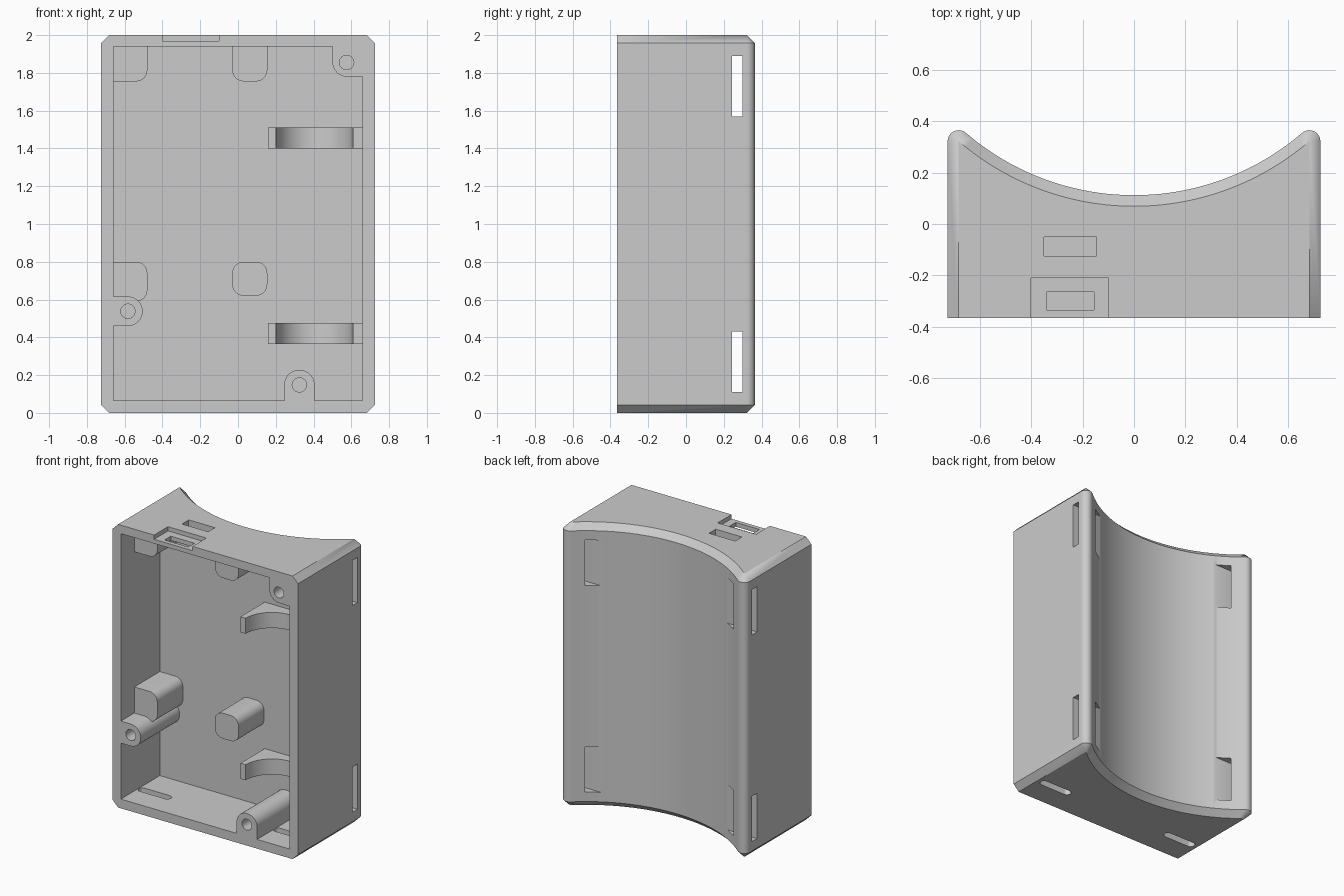
import bpy, bmesh, math
from math import sin, cos, pi

if "Cube" in bpy.data.objects:
    bpy.data.objects.remove(bpy.data.objects["Cube"], do_unlink=True)

grey = bpy.data.materials.new("plain grey")
grey.use_nodes = True
grey.diffuse_color = (0.6, 0.6, 0.6, 1)
grey.node_tree.nodes["Principled BSDF"].inputs["Base Color"].default_value = (0.6, 0.6, 0.6, 1)

HALF_X, FRONT, HEIGHT = 0.725, -0.365, 2.0
BEVEL = 0.043
FLOOR = 0.07


def make_object(name, bm):
    bmesh.ops.remove_doubles(bm, verts=bm.verts, dist=1e-5)
    bmesh.ops.recalc_face_normals(bm, faces=bm.faces)
    mesh = bpy.data.meshes.new(name)
    bm.to_mesh(mesh)
    bm.free()
    mesh.materials.append(grey)
    obj = bpy.data.objects.new(name, mesh)
    bpy.context.collection.objects.link(obj)
    return obj


def prism(name, outline, start, end, axis="y"):
    """Extrude a flat outline along y (outline in x, z) or along z (outline in x, y)."""
    bm = bmesh.new()
    place = (lambda a, b, d: (a, d, b)) if axis == "y" else (lambda a, b, d: (a, b, d))
    low, high = ([bm.verts.new(place(a, b, d)) for a, b in outline] for d in (start, end))
    bm.faces.new(low)
    bm.faces.new(high)
    for i in range(len(low)):
        j = (i + 1) % len(low)
        bm.faces.new((low[i], low[j], high[j], high[i]))
    return make_object(name, bm)


def rounded(x0, x1, z0, z1, radius=0.0, corners="1111"):
    """Rectangle outline; corners flags: low-left, low-right, high-right, high-left."""
    points = []
    spots = ((x0, z0, 1, 1), (x1, z0, -1, 1), (x1, z1, -1, -1), (x0, z1, 1, -1))
    for i, (x, z, sx, sz) in enumerate(spots):
        if radius == 0 or corners[i] == "0":
            points.append((x, z))
            continue
        for k in range(9):
            a = pi + i * pi / 2 + k * pi / 16
            points.append((x + radius * (sx + cos(a)), z + radius * (sz + sin(a))))
    return points


def circle(x, z, r, n=32):
    return [(x + r * cos(2 * pi * i / n), z + r * sin(2 * pi * i / n)) for i in range(n)]


def cut(obj, cutters):
    for cutter in cutters:
        cutter.hide_render = True
        mod = obj.modifiers.new("cut", "BOOLEAN")
        mod.operation, mod.solver, mod.object = "DIFFERENCE", "EXACT", cutter
        bpy.context.view_layer.objects.active = obj
        bpy.ops.object.modifier_apply(modifier=mod.name)
        bpy.data.objects.remove(cutter, do_unlink=True)


def curved_body():
    """Block with a concave back, round rear lips and bevelled ends."""
    tip_x, tip_y = HALF_X - BEVEL, 0.322
    sag = tip_y - FLOOR + 0.001
    big = (tip_x ** 2 + sag ** 2) / (2 * sag)
    centre_y = tip_y - sag + big
    theta = math.asin(tip_x / big)
    pairs = [((HALF_X, FRONT), (tip_x, FRONT))]
    for k in range(11):
        a = (pi / 2 + theta) * k / 10
        pairs.append(((tip_x + BEVEL * cos(a), tip_y + BEVEL * sin(a)), (tip_x, tip_y)))
    for k in range(1, 21):
        t = theta * (1 - k / 20)
        r = big - BEVEL
        pairs.append(((r * sin(t), centre_y - r * cos(t)), (big * sin(t), centre_y - big * cos(t))))
    pairs += [((-o[0], o[1]), (-i[0], i[1])) for o, i in reversed(pairs[:-1])]
    bm = bmesh.new()
    rings = []
    for z, which in ((0, 1), (BEVEL, 0), (HEIGHT - BEVEL, 0), (HEIGHT, 1)):
        rings.append([bm.verts.new((*p[which], z)) for p in pairs])
    bm.faces.new(rings[0])
    bm.faces.new(rings[-1])
    for low, high in zip(rings, rings[1:]):
        for i in range(len(low)):
            j = (i + 1) % len(low)
            bm.faces.new((low[i], low[j], high[j], high[i]))
    return make_object("case_body", bm)


parts = []
body = curved_body()
parts.append(body)

# Main cavity and strap slots through both side walls
cutters = [prism("cavity", rounded(-0.66, 0.66, 0.065, 1.94), FRONT - 0.1, FLOOR)]
for z0, z1 in ((0.11, 0.43), (1.57, 1.89)):
    cutters.append(prism("strap_slot", rounded(-1, 1, z0, z1), 0.243, 0.298))
# Connector recess and openings in the top wall
cutters.append(prism("recess", rounded(-0.4, -0.1, FRONT - 0.1, -0.21), 1.97, 2.1, "z"))
cutters.append(prism("port", rounded(-0.34, -0.155, -0.335, -0.265), 1.9, 2.1, "z"))
cutters.append(prism("switch_opening", rounded(-0.35, -0.145, -0.125, -0.05), 1.9, 2.1, "z"))
# Rounded vents in the bottom wall
for x in (-0.53, 0.53):
    outline = rounded(x - 0.125, x + 0.125, -0.198, -0.142, 0.027)
    cutters.append(prism("vent", outline, -0.1, 0.1, "z"))
cut(body, cutters)

# Screw posts, flush with the front rim
posts = (
    ("upper_screw_post", (0.5, 0.66, 1.78, 1.94), "1000", (0.575, 1.855)),
    ("side_screw_post", (-0.66, -0.505, 0.46, 0.616), "0110", (-0.583, 0.538)),
    ("lower_screw_post", (0.245, 0.405, 0.065, 0.227), "0011", (0.325, 0.148)),
)
for name, box, corners, hole in posts:
    post = prism(name, rounded(*box, 0.077, corners), FRONT, FLOOR + 0.01)
    cut(post, [prism("screw_hole", circle(*hole, 0.038), FRONT - 0.1, 0.0)])
    parts.append(post)

# Board standoffs
standoffs = (
    ("upper_side_standoff", (-0.66, -0.48, 1.755, 1.94), "0100"),
    ("upper_middle_standoff", (-0.03, 0.155, 1.755, 1.94), "1100"),
    ("lower_side_standoff", (-0.66, -0.48, 0.59, 0.8), "0110"),
    ("lower_middle_standoff", (-0.03, 0.155, 0.62, 0.8), "1111"),
)
for name, box, corners in standoffs:
    parts.append(prism(name, rounded(*box, 0.06, corners), -0.215, FLOOR + 0.01))

# Cradles with a half-round hollow
for name, z in (("lower_cradle", 0.365), ("upper_cradle", 1.4)):
    tip = -0.2
    hollow = [(0.405 + 0.205 * cos(pi * k / 24), tip + 0.205 * sin(pi * k / 24)) for k in range(25)]
    base = FLOOR + 0.01
    outline = [(0.16, tip), (0.16, base), (0.66, base), (0.66, tip)] + hollow
    parts.append(prism(name, outline, z, z + 0.11, "z"))

# Smooth curved surfaces, keep hard edges
bpy.ops.object.select_all(action="DESELECT")
for obj in parts:
    obj.select_set(True)
bpy.context.view_layer.objects.active = body
bpy.ops.object.shade_smooth_by_angle(angle=math.radians(30))
